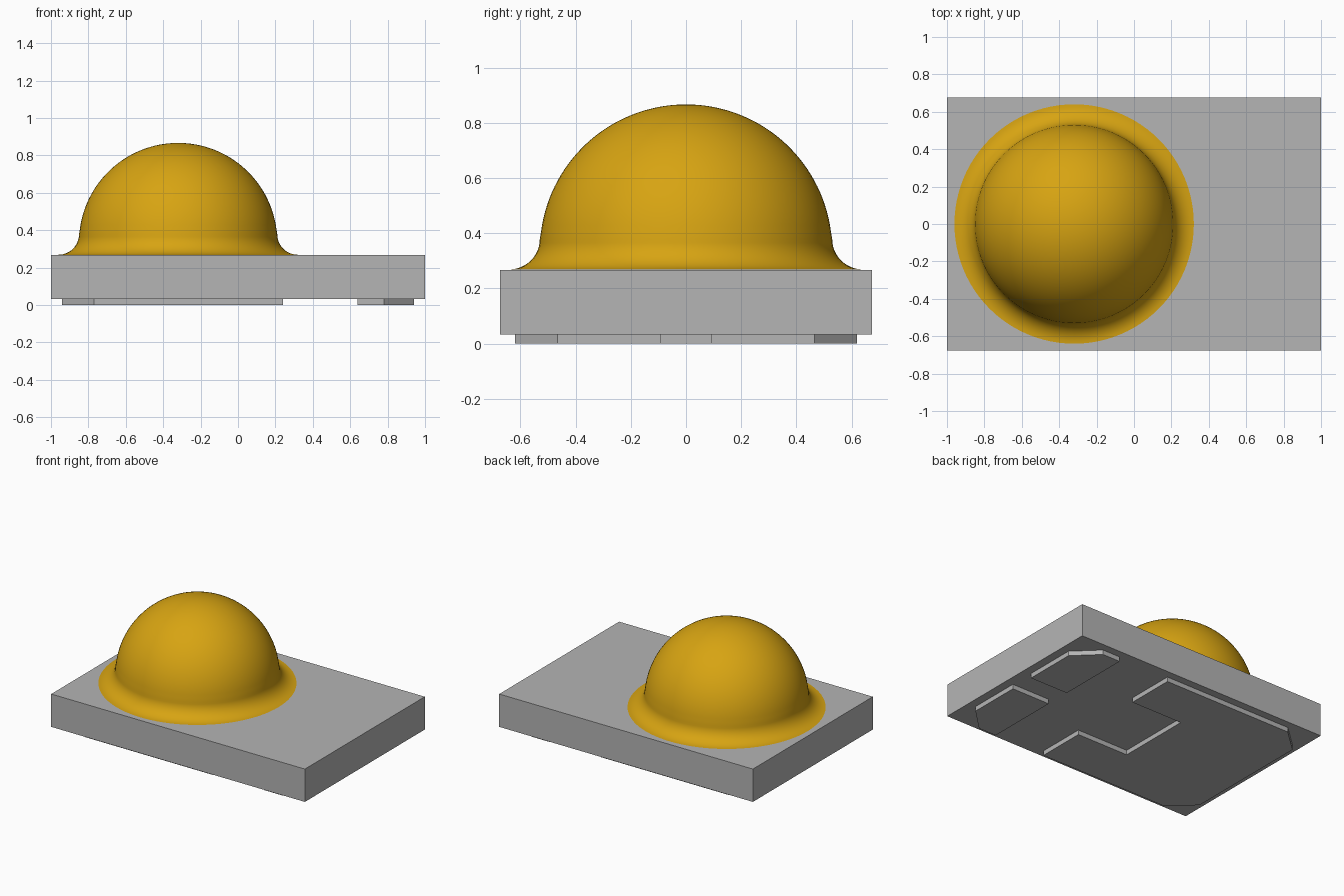
import bpy, bmesh, math
from mathutils import Matrix, Vector

cube = bpy.data.objects.get("Cube")
if cube:
    bpy.data.objects.remove(cube, do_unlink=True)


def material(name, color):
    mat = bpy.data.materials.new(name)
    mat.use_nodes = True
    mat.diffuse_color = color
    mat.node_tree.nodes["Principled BSDF"].inputs["Base Color"].default_value = color
    return mat


def add_object(name, bm, mat):
    bmesh.ops.recalc_face_normals(bm, faces=bm.faces[:])
    mesh = bpy.data.meshes.new(name)
    bm.to_mesh(mesh)
    bm.free()
    mesh.materials.append(mat)
    obj = bpy.data.objects.new(name, mesh)
    bpy.context.collection.objects.link(obj)
    return obj


def prism(name, outline, bottom, top, mat):
    """Extrude a flat outline upward."""
    bm = bmesh.new()
    face = bm.faces.new([bm.verts.new((x, y, bottom)) for x, y in outline])
    extruded = bmesh.ops.extrude_face_region(bm, geom=[face], use_keep_orig=True)
    verts = [v for v in extruded["geom"] if isinstance(v, bmesh.types.BMVert)]
    bmesh.ops.translate(bm, verts=verts, vec=(0, 0, top - bottom))
    return add_object(name, bm, mat)


grey = material("grey", (0.46, 0.46, 0.46, 1))
amber = material("amber", (0.68, 0.37, 0.006, 1))

half_y, base_z, top_z = 0.675, 0.033, 0.267

# Substrate block
prism("substrate", [(-1, -half_y), (1, -half_y), (1, half_y), (-1, half_y)],
      base_z, top_z, grey)

# Large contact pad: chamfered outer corners, notch toward the small pads
half = [(0.24, 0.27), (0.24, 0.62), (-0.77, 0.62), (-0.94, 0.465)]
upper = [(-0.165, 0.27)] + half
prism("large_pad", upper + [(x, -y) for x, y in reversed(upper)], 0, base_z, grey)

# Two small contact pads, mirrored front to back
corner = [(0.64, 0.09), (0.94, 0.09), (0.94, 0.465), (0.78, 0.62), (0.64, 0.62)]
for name, side in (("front_pad", -1), ("back_pad", 1)):
    prism(name, [(x, side * y) for x, y in corner], 0, base_z, grey)

# Lens: flared foot and dome, spun from one profile
radius, flare, centre_z = 0.53, 0.11, 0.337
foot_z = top_z + 0.002
steps = 12
profile = []
for i in range(steps + 1):
    a = math.pi / 2 * i / steps
    profile.append((radius + flare - flare * math.sin(a),
                    foot_z + flare - flare * math.cos(a)))
start = math.asin((foot_z + flare - centre_z) / radius)
rings = 32
for i in range(1, rings + 1):
    a = start + (math.pi / 2 - start) * i / rings
    profile.append((radius * math.cos(a), centre_z + radius * math.sin(a)))

bm = bmesh.new()
verts = [bm.verts.new((r, 0, z)) for r, z in profile]
edges = [bm.edges.new(pair) for pair in zip(verts, verts[1:])]
bmesh.ops.spin(bm, geom=verts + edges, cent=(0, 0, 0), axis=(0, 0, 1),
               angle=2 * math.pi, steps=96)
bmesh.ops.remove_doubles(bm, verts=bm.verts[:], dist=0.0001)
bmesh.ops.holes_fill(bm, edges=[e for e in bm.edges if e.is_boundary], sides=0)
bmesh.ops.translate(bm, verts=bm.verts[:], vec=(-0.32, 0, 0))
lens = add_object("lens_dome", bm, amber)

bpy.ops.object.select_all(action="DESELECT")
lens.select_set(True)
bpy.context.view_layer.objects.active = lens
bpy.ops.object.shade_smooth_by_angle(angle=math.radians(30))
